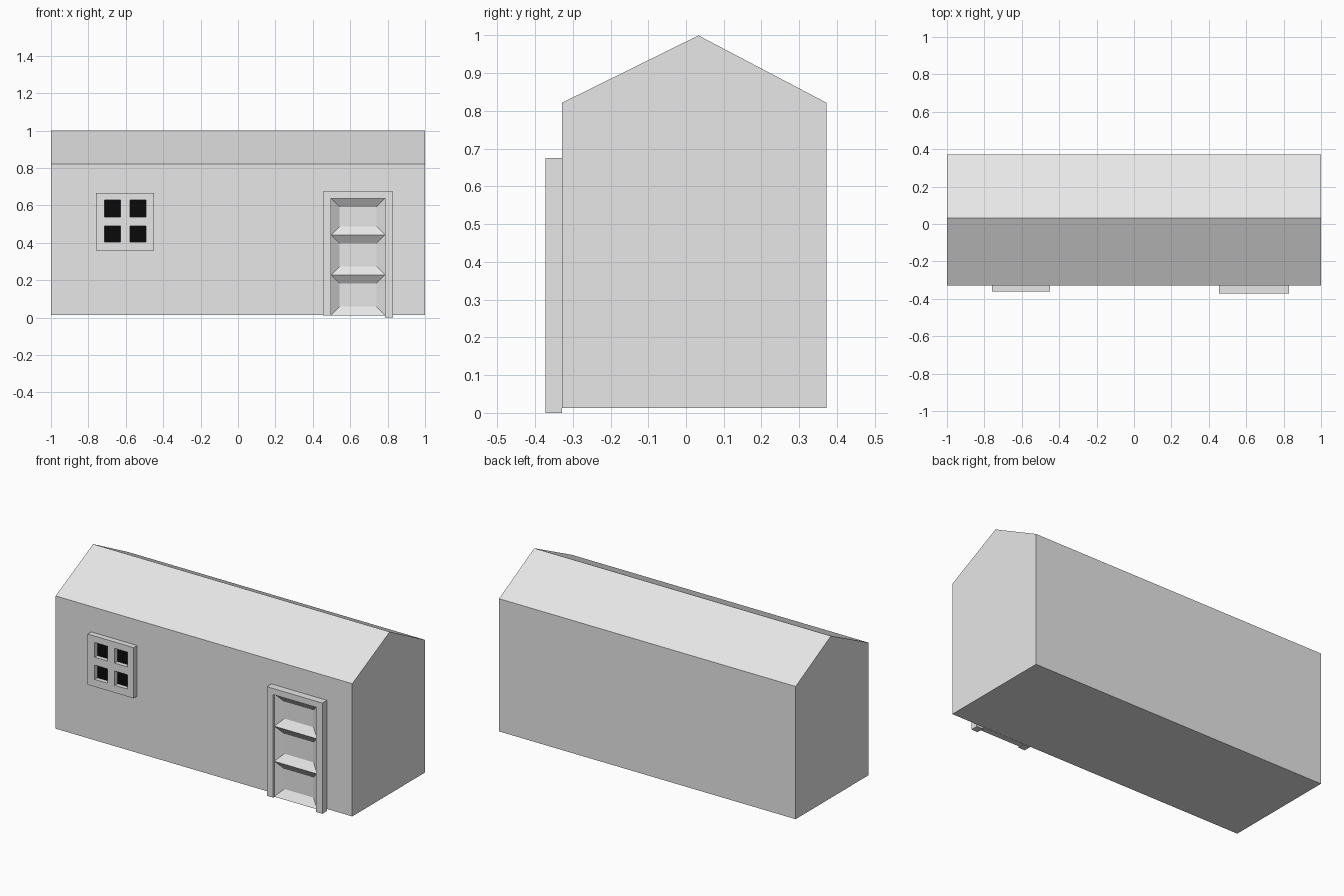
import bpy, bmesh

if "Cube" in bpy.data.objects:
    bpy.data.objects.remove(bpy.data.objects["Cube"])


def material(name, value):
    m = bpy.data.materials.new(name)
    m.diffuse_color = (value, value, value, 1)
    m.use_nodes = True
    m.node_tree.nodes["Principled BSDF"].inputs["Base Color"].default_value = m.diffuse_color
    return m


GREY = material("plain grey", 0.8)
BLACK = material("window black", 0.003)
WALL_Y = -0.328


def build(name, verts, faces, mat=GREY):
    mesh = bpy.data.meshes.new(name)
    mesh.from_pydata(verts, [], faces)
    mesh.materials.append(mat)
    ob = bpy.data.objects.new(name, mesh)
    bpy.context.collection.objects.link(ob)
    return ob


def box(name, x, y, z, mat=GREY):
    verts = [(a, b, c) for a in x for b in y for c in z]
    faces = [(0, 1, 3, 2), (4, 6, 7, 5), (0, 4, 5, 1),
             (2, 3, 7, 6), (0, 2, 6, 4), (1, 5, 7, 3)]
    return build(name, verts, faces, mat)


# House body and gabled roof
box("walls", (-1, 1), (WALL_Y, 0.372), (0.013, 0.822))
profile = [(WALL_Y, 0.822), (0.372, 0.822), (0.033, 1.0)]
build("roof", [(x, y, z) for x in (-1, 1) for y, z in profile],
      [(0, 2, 1), (3, 4, 5), (0, 1, 4, 3), (1, 2, 5, 4), (2, 0, 3, 5)])

# Door frame
depth = (-0.372, WALL_Y)
box("door_left_jamb", (0.455, 0.498), depth, (0.01, 0.675))
box("door_right_jamb", (0.786, 0.829), depth, (0.0, 0.675))
box("door_lintel", (0.498, 0.786), depth, (0.638, 0.675))

# Door leaf: three sunken panels with sloping borders
levels = [0.013, 0.228, 0.442, 0.638]
for i, (lo, hi) in enumerate(zip(levels, levels[1:])):
    verts = []
    for y, d in ((-0.362, 0), (WALL_Y - 0.002, 0.046)):
        verts += [(0.498 + d, y, lo + d), (0.786 - d, y, lo + d),
                  (0.786 - d, y, hi - d), (0.498 + d, y, hi - d)]
    faces = [(4, 5, 6, 7)] + [(k, (k + 1) % 4, (k + 1) % 4 + 4, k + 4)
                              for k in range(4)]
    build(f"door_panel_{i + 1}", verts, faces)
# Underside that closes the door leaf
box("door_sill", (0.498, 0.786), (-0.362, WALL_Y), (0.012, 0.013))

# Window frame: three uprights, and rails filling the gaps between them
depth = (-0.362, WALL_Y)
for x in ((-0.76, -0.713), (-0.627, -0.578), (-0.492, -0.45)):
    box("window_upright", x, depth, (0.358, 0.667))
for x in ((-0.713, -0.627), (-0.578, -0.492)):
    for z in ((0.358, 0.403), (0.49, 0.538), (0.628, 0.667)):
        box("window_rail", x, depth, z)
    # Dark panes set back in the frame
    for z in ((0.403, 0.49), (0.538, 0.628)):
        box("window_pane", x, (-0.336, WALL_Y), z, BLACK)
